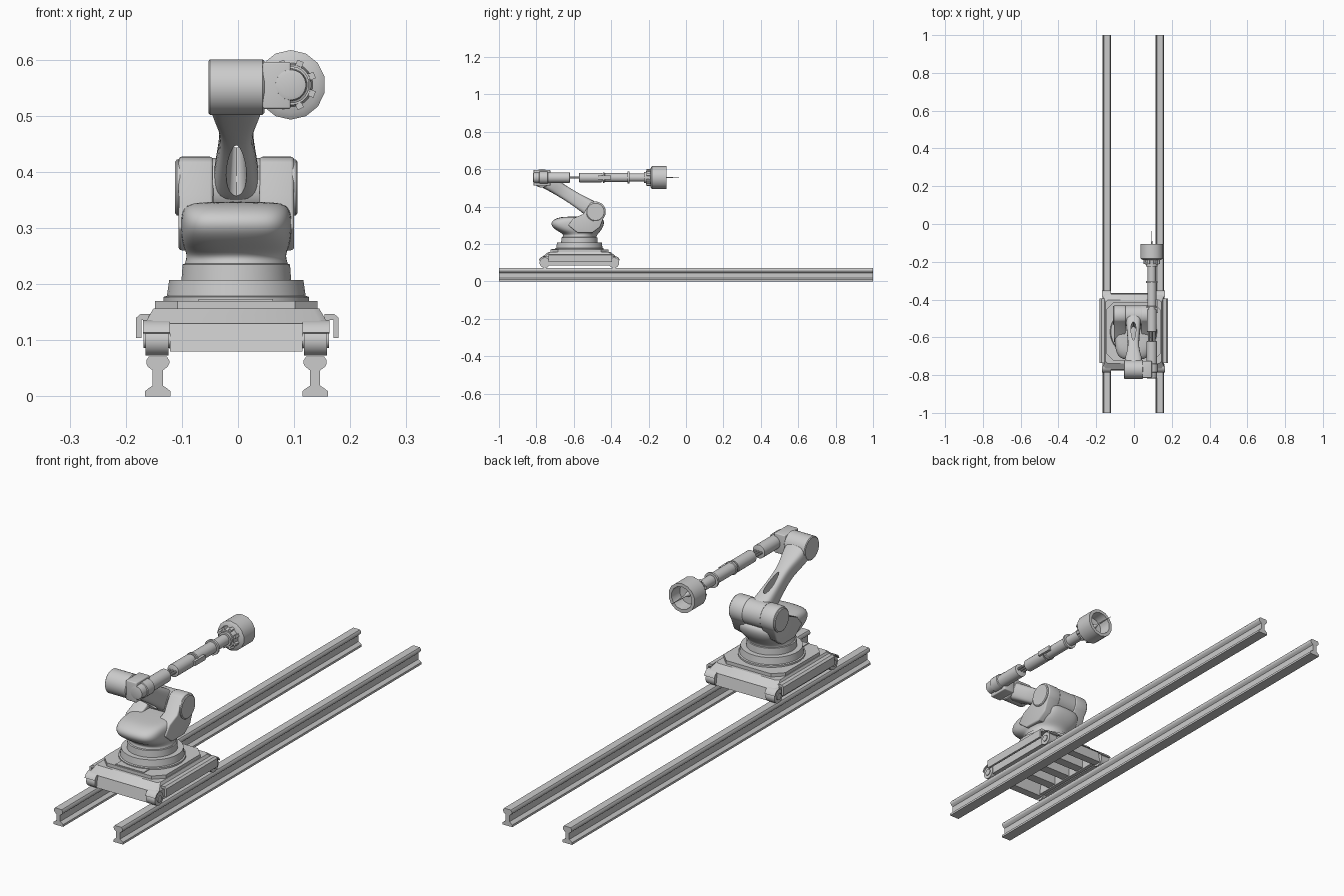
import bpy, bmesh, math
from mathutils import Vector, Matrix

if "Cube" in bpy.data.objects:
    bpy.data.objects.remove(bpy.data.objects["Cube"])

CX, CY = -0.003, -0.57          # robot axis
SHO = (-0.484, 0.372)           # shoulder pivot (y, z)
ELB = (-0.77, 0.551)            # elbow pivot (y, z)
FX, FZ = 0.094, 0.555           # forearm axis (x, z)


def finish(ob, angle=35):
    """Apply modifiers and shade."""
    if ob.modifiers:
        dg = bpy.context.evaluated_depsgraph_get()
        me = bpy.data.meshes.new_from_object(ob.evaluated_get(dg))
        ob.modifiers.clear()
        ob.data = me
    bpy.ops.object.select_all(action='DESELECT')
    ob.select_set(True)
    bpy.context.view_layer.objects.active = ob
    bpy.ops.object.shade_smooth_by_angle(angle=math.radians(angle))
    return ob


def loft(name, rings, subsurf=0, bevel=0, done=True, closed=False):
    """Skin equal-sized vertex rings; cap the ends or close the loop."""
    bm = bmesh.new()
    vs = [[bm.verts.new(p) for p in r] for r in rings]
    pairs = list(zip(vs, vs[1:])) + ([(vs[-1], vs[0])] if closed else [])
    n = len(vs[0])
    for a, b in pairs:
        for i in range(n):
            j = (i + 1) % n
            bm.faces.new((a[i], a[j], b[j], b[i]))
    if not closed:
        bm.faces.new(vs[0])
        bm.faces.new(vs[-1])
    bmesh.ops.recalc_face_normals(bm, faces=bm.faces)
    me = bpy.data.meshes.new(name)
    bm.to_mesh(me)
    bm.free()
    ob = bpy.data.objects.new(name, me)
    bpy.context.collection.objects.link(ob)
    if subsurf:
        m = ob.modifiers.new('sub', 'SUBSURF')
        m.levels = m.render_levels = subsurf
    if bevel:
        m = ob.modifiers.new('bevel', 'BEVEL')
        m.width, m.segments, m.limit_method = bevel, 3, 'ANGLE'
        m.angle_limit = math.radians(40)
    return finish(ob) if done else ob


def prism_x(name, yz, x0, x1, **k):
    return loft(name, [[(x, y, z) for y, z in yz] for x in (x0, x1)], **k)


def prism_y(name, xz, y0, y1, **k):
    return loft(name, [[(x, y, z) for x, z in xz] for y in (y0, y1)], **k)


def box(name, x0, x1, y0, y1, z0, z1, **k):
    return prism_x(name, [(y0, z0), (y1, z0), (y1, z1), (y0, z1)], x0, x1, **k)


def lathe(name, prof, axis, origin, seg=32, **k):
    """Turn (position, radius) pairs about an axis through origin."""
    rings = []
    for t, r in prof:
        ring = []
        for i in range(seg):
            a = 2 * math.pi * (i + 0.5) / seg
            c, s = r * math.cos(a), r * math.sin(a)
            p = {'x': (t, c, s), 'y': (c, t, s), 'z': (c, s, t)}[axis]
            ring.append(Vector(p) + Vector(origin))
        rings.append(ring)
    return loft(name, rings, **k)


def plate_ring(hx, hy, ch, z):
    """Rectangle with chamfered corners."""
    pts = [(hx, -hy + ch), (hx, hy - ch), (hx - ch, hy), (-hx + ch, hy),
           (-hx, hy - ch), (-hx, -hy + ch), (-hx + ch, -hy), (hx - ch, -hy)]
    return [(CX + x, CY + y, z) for x, y in pts]


def arc(c, r, a0, a1, n):
    return [(c[0] + r * math.cos(math.radians(a0 + (a1 - a0) * i / n)),
             c[1] + r * math.sin(math.radians(a0 + (a1 - a0) * i / n))) for i in range(n + 1)]


# Rails
half = [(.0225, 0), (.0225, .009), (.018, .013), (.009, .019), (.009, .046),
        (.018, .053), (.0205, .058), (.0205, .064), (.016, .071)]
section = half + [(-x, z) for x, z in reversed(half)]
for side, rx in (('left', -.143), ('right', .1375)):
    prism_y(side + '_rail', [(rx + x, z) for x, z in section], -1, 1)

# Carriage deck
loft('carriage_deck', [plate_ring(.163, .2, .012, .13), plate_ring(.148, .168, .012, .156)])
loft('carriage_top_plate', [plate_ring(.145, .155, .04, .156), plate_ring(.145, .155, .04, .170)])

# Under-frame: end panels, ribs and side beams
prism_x('front_panel', [(-.775, .08), (-.74, .08), (-.73, .131), (-.765, .131)], -.121, .115)
prism_x('rear_panel', [(-.365, .08), (-.40, .08), (-.41, .131), (-.375, .131)], -.121, .115)
for i in range(3):
    y = CY - .09 + .09 * i
    box('cross_rib', -.121, .115, y - .02, y + .02, .09, .131)
for s in (-1, 1):
    x = CX + s * .112
    box('side_beam', x - .008, x + .008, -.75, -.39, .085, .131)
    # Side cover, an L-shaped skirt over each rail
    L = [(.155, .147), (.172, .147), (.1805, .140), (.1805, .104), (.171, .104), (.171, .136), (.155, .136)]
    prism_y('side_cover', [(CX + s * a + .002, b) for a, b in L], -.735, -.395)
    prism_x('bogie_bar', [(-.75, .085), (-.39, .085), (-.39, .112), (-.42, .132), (-.72, .132), (-.75, .112)],
            CX + s * .125, CX + s * .158)
    # Wheels with their guards
    for wy, d in ((-.755, -1), (-.385, 1)):
        lathe('wheel', [(-.0205, .025), (-.0205, .028), (.0205, .028), (.0205, .025)], 'x',
              (CX + s * .141, wy, .1), seg=24)
        lathe('axle', [(-.024, .014), (.024, .014)], 'x', (CX + s * .141, wy, .1), seg=16)
        guard = arc((wy, .102), .034, 90, 20, 6) + arc((wy, .102), .029, 20, 90, 6)
        guard = [(wy + (y - wy) * d, z) for y, z in guard]
        prism_x('wheel_guard', guard, CX + s * .118, CX + s * .166)
    box('deck_clamp', CX + s * .13 - .012, CX + s * .13 + .012, CY - .06, CY + .06, .155, .166)

# Slewing base
lathe('base_ring', [(.168, .130), (.177, .130), (.179, .124), (.207, .120), (.207, .098),
                    (.235, .096), (.237, .09)], 'z', (CX, CY, 0), seg=40)
box('base_front_tab', -.07, .062, CY - .15, CY - .11, .158, .173)


# Smooth turret body
def blob(z, rx, y0, y1, e):
    out, n = [], 20
    for i in range(n):
        a = 2 * math.pi * i / n
        c, s = math.cos(a), math.sin(a)
        f = lambda v: math.copysign(abs(v) ** (2 / e), v)
        out.append((CX + rx * f(c), (y0 + y1) / 2 + (y1 - y0) / 2 * f(s), z))
    return out


loft('turret_body', [blob(.225, .096, -.665, -.475, 2), blob(.238, .093, -.662, -.478, 2),
                     blob(.252, .088, -.655, -.472, 2.2), blob(.27, .097, -.69, -.455, 3),
                     blob(.295, .100, -.722, -.44, 3.6), blob(.322, .100, -.722, -.435, 3.6),
                     blob(.340, .093, -.69, -.45, 3.4), blob(.347, .07, -.65, -.50, 3)], subsurf=2)

# Shoulder forks with end caps
fork = arc(SHO, .055, -40, 125, 18) + [(-.55, .36), (-.60, .338), (-.63, .30), (-.58, .26), (-.50, .26), (-.46, .29)]
for s in (-1, 1):
    prism_x('shoulder_fork', fork, CX + s * .041, CX + s * .103, bevel=.006)
    lathe('shoulder_cap', [(0, .05), (s * .006, .05), (s * .009, .046)], 'x', (CX + s * .1, *SHO))

# Lower arm with a waist and a slot
p0, p1 = Vector((CX, *ELB)), Vector((CX, *SHO))
along = (p1 - p0).normalized()
up = Vector((1, 0, 0)).cross(along)
rings = []
for t, hw, th in ((-.02, .05, .042), (.1, .05, .041), (.22, .044, .038), (.36, .031, .036), (.5, .03, .036),
                  (.7, .035, .04), (.88, .041, .045), (1.02, .042, .048)):
    c = p0.lerp(p1, t)
    rings.append([c + Vector((1, 0, 0)) * hw * a + up * th * b for a, b in
                  ((1, -.6), (1, .6), (.7, 1), (-.7, 1), (-1, .6), (-1, -.6), (-.7, -1), (.7, -1))])
arm = loft('lower_arm', rings, subsurf=2, done=False)
slot_c = p0.lerp(p1, .64)
oval = []
for h, g in ((-.07, 1.5), (.07, .8)):
    oval.append([slot_c + up * h + along * .058 * g * math.cos(a) +
                 Vector((1, 0, 0)) * .013 * g * math.sin(a) * (1 + .3 * math.cos(a))
                 for a in [2 * math.pi * i / 24 for i in range(24)]])
cutter = loft('slot_cutter', oval)
cutter.hide_render = True
m = arm.modifiers.new('slot', 'BOOLEAN')
m.object, m.operation, m.solver = cutter, 'DIFFERENCE', 'EXACT'
finish(arm)
bpy.data.objects.remove(cutter)
lathe('shoulder_hub', [(-.042, .053), (.042, .053)], 'x', (CX, *SHO), seg=40)
lathe('elbow_barrel', [(-.05, .046), (-.047, .0495), (.047, .0495), (.05, .046)], 'x', (CX, *ELB), seg=40)

# Elbow block and forearm
box('elbow_block', .044, .094, -.815, -.725, .512, .596, bevel=.004)
lathe('forearm_rear', [(-.818, .02), (-.816, .027), (-.785, .029), (-.783, .033), (-.74, .033), (-.738, .028),
                       (-.622, .028), (-.62, .022)], 'y', (FX, 0, FZ), seg=24)
for dx in (-.014, 0, .014):
    lathe('forearm_rod', [(-.63, .0055), (-.56, .0055)], 'y', (FX + dx, 0, FZ), seg=10)
lathe('forearm_front', [(-.572, .022), (-.57, .026), (-.452, .026), (-.452, .021), (-.444, .021), (-.444, .028),
                        (-.436, .028), (-.434, .024), (-.312, .024), (-.312, .032), (-.302, .032),
                        (-.302, .022), (-.225, .022), (-.225, .030), (-.214, .030), (-.214, .036),
                        (-.185, .040)], 'y', (FX, 0, FZ), seg=24)
box('forearm_latch', FX + .018, FX + .033, -.47, -.40, FZ - .01, FZ + .01)

# Tool head: open cup with a needle and bolts
lathe('tool_cup', [(-.19, .05), (-.182, .062), (-.105, .062), (-.105, .048), (-.155, .044), (-.157, .001)],
      'y', (FX, 0, FZ), seg=14)
lathe('tool_needle', [(-.158, .011), (-.14, .009), (-.125, .004), (-.038, .0008)], 'y', (FX, 0, FZ), seg=10)
for i in range(8):
    a = 2 * math.pi * (i + .5) / 8
    b = box('tool_bolt', -.006, .006, -.212, -.18, -.006, .006)
    b.matrix_world = Matrix.Translation((FX + .040 * math.cos(a), 0, FZ + .040 * math.sin(a))) \
        @ Matrix.Rotation(-a, 4, 'Y')
